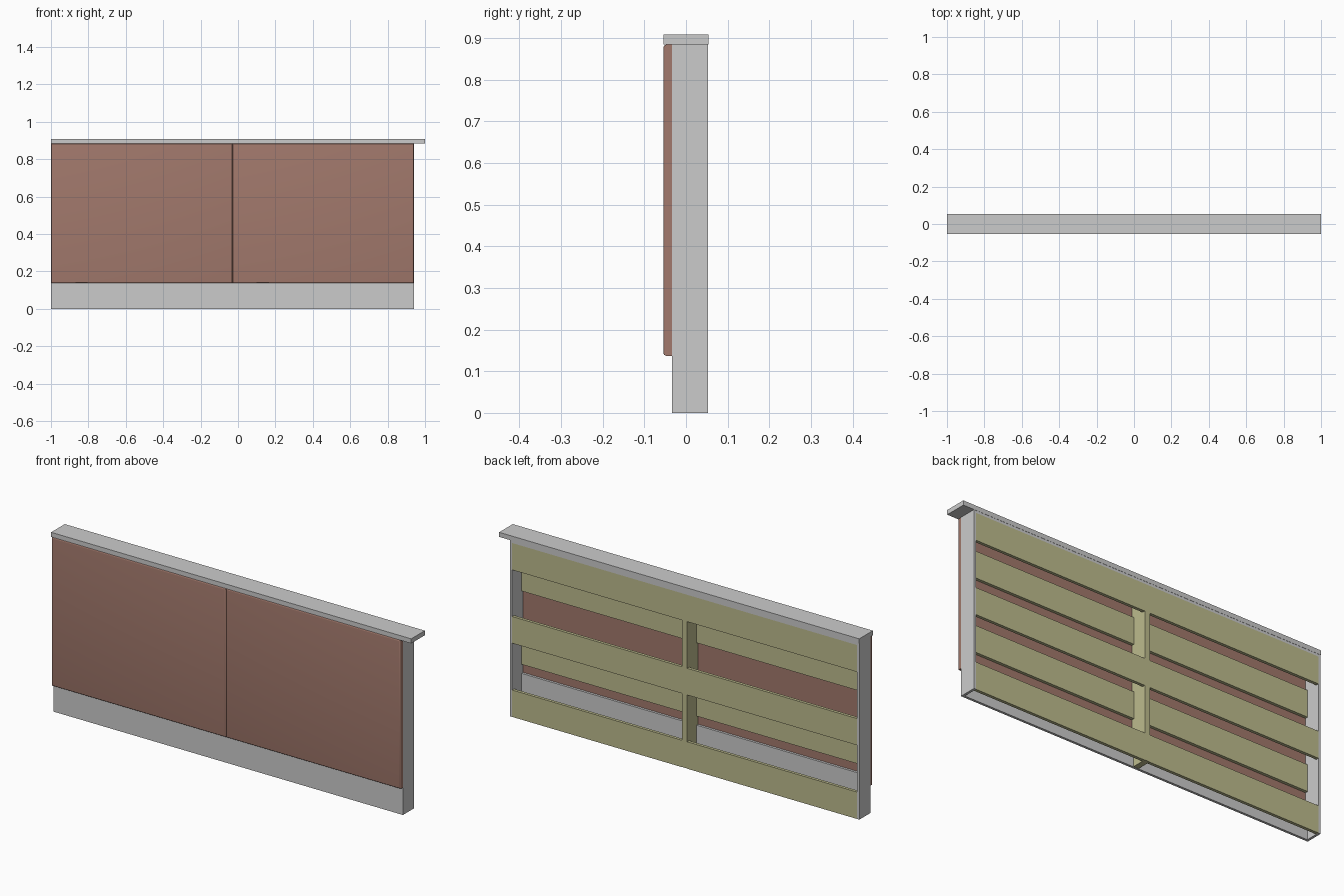
import bpy, bmesh

if "Cube" in bpy.data.objects:
    bpy.data.objects.remove(bpy.data.objects["Cube"])


def material(name, rgb):
    m = bpy.data.materials.new(name)
    m.diffuse_color = (*rgb, 1)
    m.use_nodes = True
    m.node_tree.nodes["Principled BSDF"].inputs["Base Color"].default_value = m.diffuse_color
    return m


BROWN = material("brown_panel", (0.36, 0.19, 0.15))
WOOD = material("frame_wood", (0.51, 0.50, 0.27))


def box(name, x, y, z, mat=None, front_round=0):
    """Box from (min, max) ranges, optionally rounding the edges of its front face."""
    bm = bmesh.new()
    bmesh.ops.create_cube(bm, size=1)
    for v in bm.verts:
        for i, (lo, hi) in enumerate((x, y, z)):
            v.co[i] = lo if v.co[i] < 0 else hi
    if front_round:
        edges = [e for e in bm.edges if all(abs(v.co.y - y[0]) < 1e-5 for v in e.verts)]
        bmesh.ops.bevel(bm, geom=edges, offset=front_round, segments=4,
                        profile=0.5, affect='EDGES')
    mesh = bpy.data.meshes.new(name)
    bm.to_mesh(mesh)
    bm.free()
    ob = bpy.data.objects.new(name, mesh)
    bpy.context.collection.objects.link(ob)
    if mat:
        mesh.materials.append(mat)
    if front_round:
        bpy.ops.object.select_all(action='DESELECT')
        ob.select_set(True)
        bpy.context.view_layer.objects.active = ob
        bpy.ops.object.shade_smooth_by_angle()
    return ob


LEFT, RIGHT, MID = -1.0, 0.94, -0.03
FRONT, BACK, TOP = -0.034, 0.053, 0.885
SKIN, BOARD, STUD = 0.012, 0.015, 0.014
inner_l, inner_r = LEFT + SKIN, RIGHT - SKIN
rail_z = TOP - SKIN

# Counter top overhanging at the right end
box("counter_top", (-1, 1), (-0.054, 0.054), (TOP, 0.908))

# Grey carcass: end panels, top rail and plinth
box("left_end_panel", (LEFT, inner_l), (FRONT, BACK), (0, TOP))
box("right_end_panel", (inner_r, RIGHT), (FRONT, BACK), (0, TOP))
box("top_rail", (inner_l, inner_r), (FRONT, BACK), (rail_z, TOP))
box("plinth", (inner_l, inner_r), (FRONT, FRONT + SKIN), (0, 0.19))

# Front panels with rounded front edges
for side, x in (("left", (LEFT, MID)), ("right", (MID, RIGHT))):
    box(side + "_front_panel", x, (-0.054, FRONT), (0.137, 0.884), BROWN, 0.007)

# Centre stud
box("centre_stud", (MID - STUD, MID + STUD), (FRONT + 0.0005, BACK), (0.001, rail_z), WOOD)

# Horizontal boards in each bay, alternating between back and front layers
back_rows = [(0, 0.135), (0.37, 0.504), (0.738, rail_z)]
front_rows = [(0.237, 0.37), (0.605, 0.738)]
for side, x in (("left", (inner_l, MID - STUD)), ("right", (MID + STUD, inner_r))):
    for z in back_rows:
        box(side + "_back_board", x, (BACK - BOARD, BACK), z, WOOD)
    for z in front_rows:
        box(side + "_front_board", x, (FRONT + 0.0005, FRONT + BOARD), z, WOOD)
